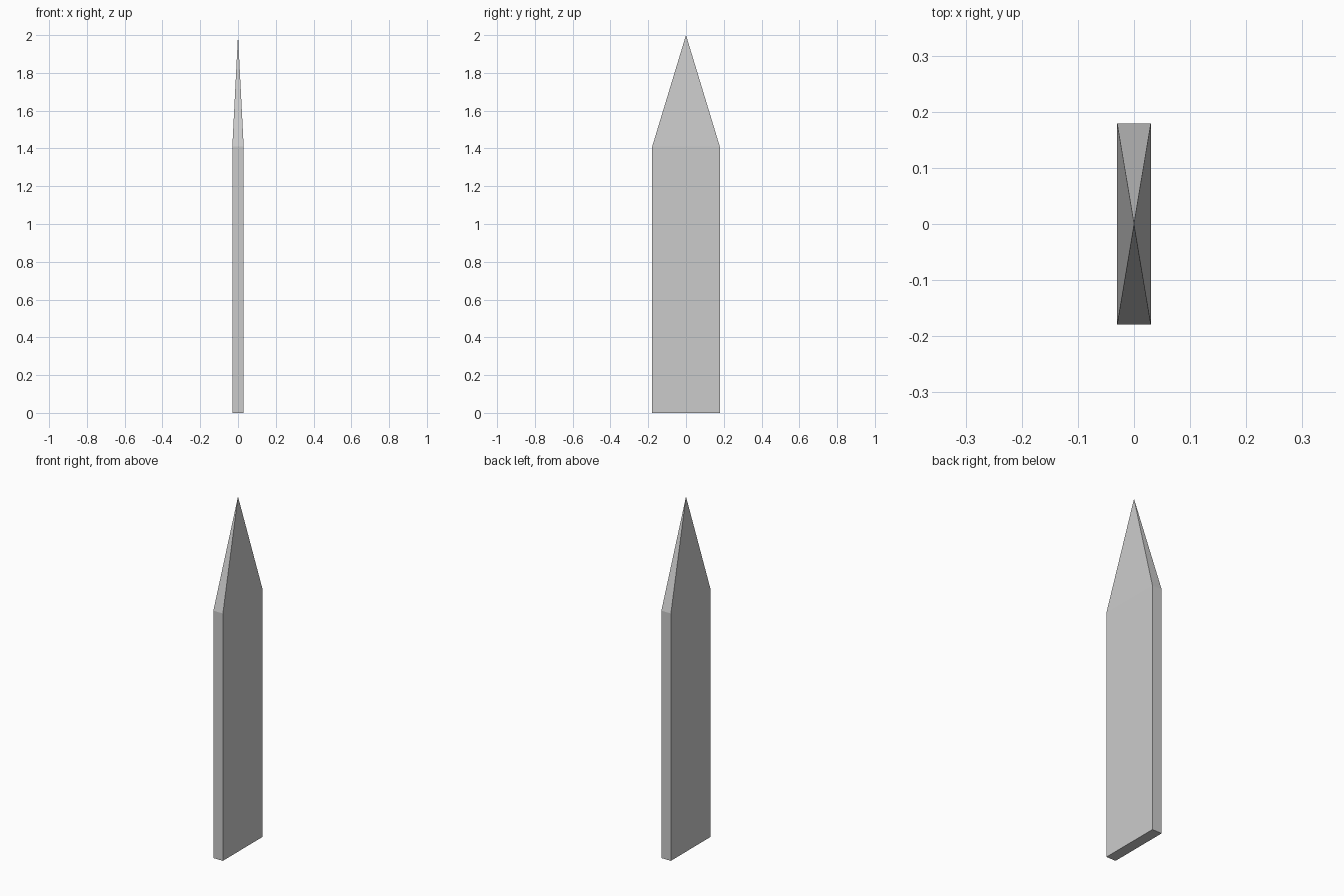
import bpy, bmesh

if "Cube" in bpy.data.objects:
    bpy.data.objects.remove(bpy.data.objects["Cube"])

HALF_X, HALF_Y = 0.03, 0.179
SHOULDER_Z, TIP_Z = 1.41, 2.0

bm = bmesh.new()

# Rectangular base outline
base = bm.faces.new([bm.verts.new((sx * HALF_X, sy * HALF_Y, 0))
                     for sx, sy in ((-1, -1), (1, -1), (1, 1), (-1, 1))])

# Straight shaft: extrude the outline up to the shoulder
ring = bmesh.ops.extrude_edge_only(bm, edges=base.edges[:])["geom"]
top_verts = [g for g in ring if isinstance(g, bmesh.types.BMVert)]
top_edges = [g for g in ring if isinstance(g, bmesh.types.BMEdge)
             and all(v in top_verts for v in g.verts)]
bmesh.ops.translate(bm, verts=top_verts, vec=(0, 0, SHOULDER_Z))

# Pointed tip: four triangles meeting at the apex
apex = bm.verts.new((0, 0, TIP_Z))
for e in top_edges:
    bm.faces.new((*e.verts, apex))

bmesh.ops.recalc_face_normals(bm, faces=bm.faces[:])
mesh = bpy.data.meshes.new("pointed_stake")
bm.to_mesh(mesh)
bm.free()
bpy.context.collection.objects.link(bpy.data.objects.new("pointed_stake", mesh))
